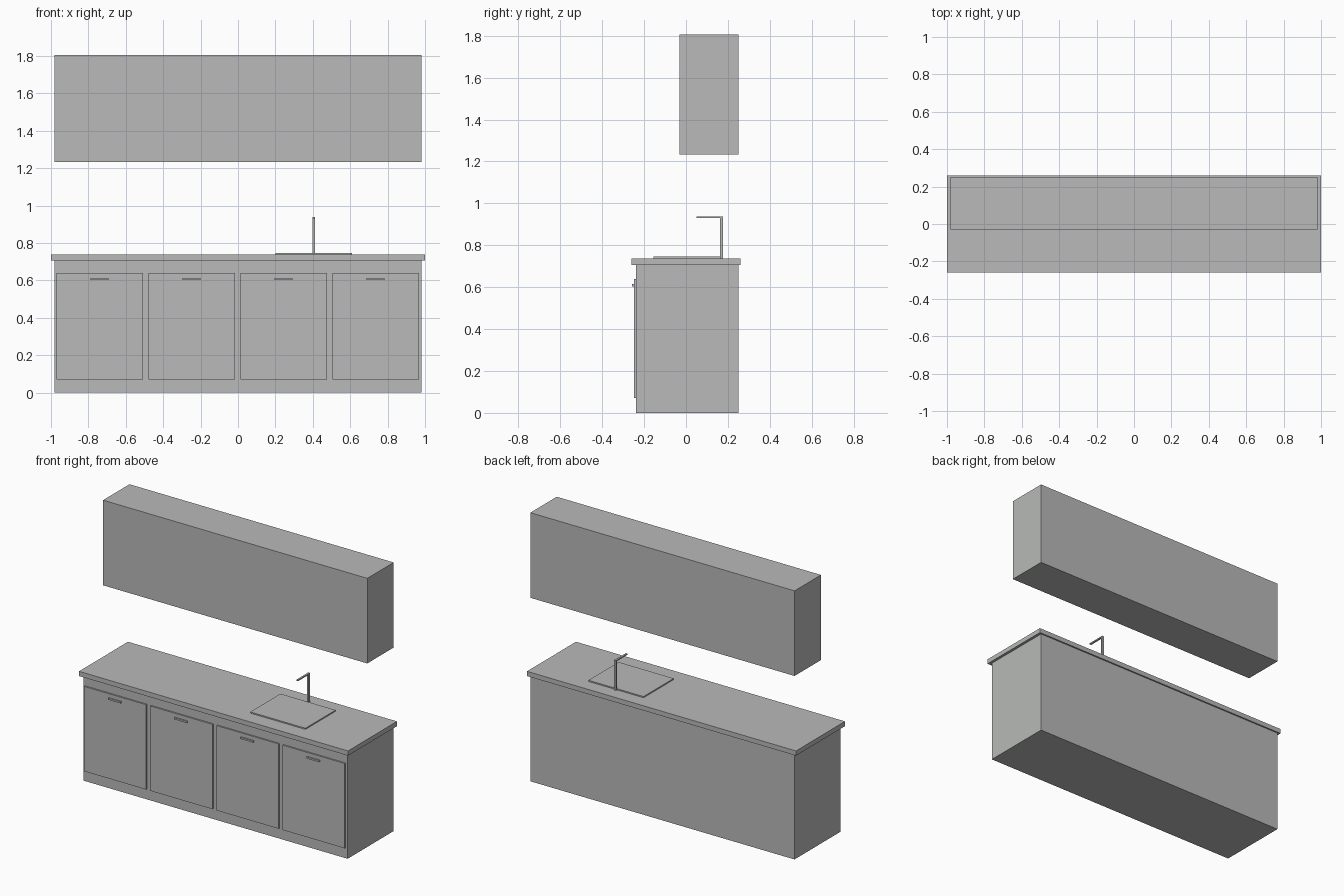
import bpy

default = bpy.data.objects.get("Cube")
if default:
    bpy.data.objects.remove(default, do_unlink=True)

GREY = (0.48, 0.49, 0.48, 1.0)
grey = bpy.data.materials.new("plain grey")
grey.use_nodes = True
grey.diffuse_color = GREY
grey.node_tree.nodes["Principled BSDF"].inputs["Base Color"].default_value = GREY


def box(name, x, y, z):
    """Box between the given (low, high) limits on each axis."""
    bpy.ops.mesh.primitive_cube_add(size=1)
    ob = bpy.context.object
    ob.name = name
    ob.location = [(a + b) / 2 for a, b in (x, y, z)]
    ob.scale = [b - a for a, b in (x, y, z)]
    bpy.ops.object.transform_apply(location=False, rotation=False, scale=True)
    ob.data.materials.append(grey)
    return ob


# Main carcasses and worktop
box("base_cabinet", (-0.982, 0.982), (-0.238, 0.25), (0, 0.706))
box("worktop", (-1, 1), (-0.26, 0.26), (0.706, 0.738))
box("wall_cabinet", (-0.982, 0.982), (-0.03, 0.25), (1.233, 1.805))

# Four doors, each with a bar handle
for i in range(4):
    cx = -0.74 + i * 0.492
    box(f"door_{i + 1}", (cx - 0.231, cx + 0.231), (-0.248, -0.237), (0.07, 0.64))
    box(f"handle_{i + 1}", (cx - 0.048, cx + 0.048), (-0.257, -0.247), (0.603, 0.614))

# Sink cover and angular tap
SINK_X = 0.405
box("sink_cover", (SINK_X - 0.205, SINK_X + 0.205), (-0.155, 0.165), (0.737, 0.746))
box("tap_post", (SINK_X - 0.007, SINK_X + 0.007), (0.162, 0.176), (0.737, 0.938))
box("tap_spout", (SINK_X - 0.006, SINK_X + 0.006), (0.05, 0.163), (0.93, 0.938))
